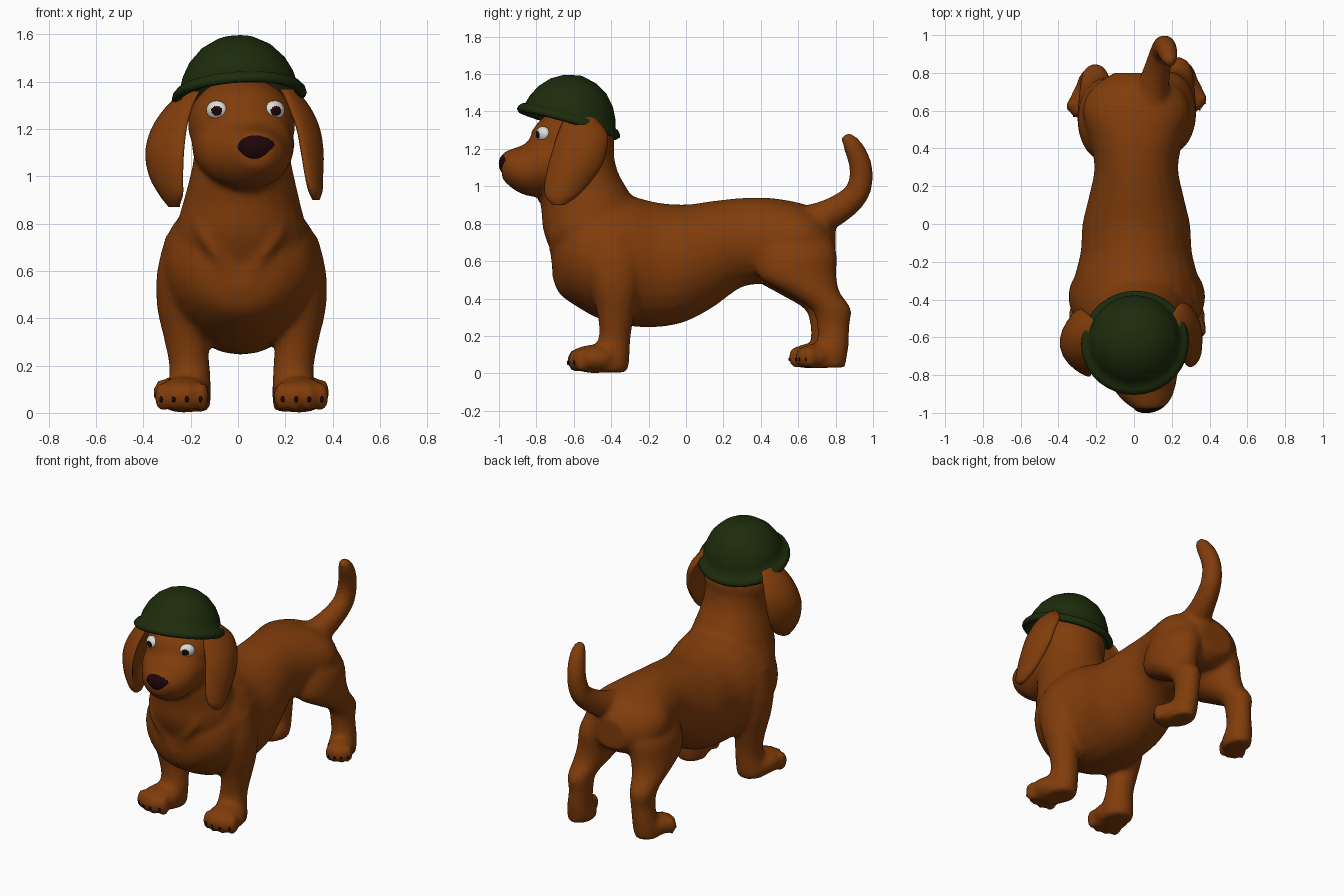
import bpy, bmesh, math
from mathutils import Vector, Matrix

if "Cube" in bpy.data.objects:
    bpy.data.objects.remove(bpy.data.objects["Cube"])


def material(name, rgb):
    m = bpy.data.materials.new(name)
    m.diffuse_color = (*rgb, 1)
    m.use_nodes = True
    m.node_tree.nodes["Principled BSDF"].inputs["Base Color"].default_value = m.diffuse_color
    return m


BROWN = material("brown_fur", (0.218, 0.046, 0.0033))
GREEN = material("dark_green", (0.0125, 0.0255, 0.0035))
DARK = material("dark_maroon", (0.0125, 0.0018, 0.003))
WHITE = material("eye_white", (0.72, 0.72, 0.68))


def finish(bm, name, *mats):
    bmesh.ops.recalc_face_normals(bm, faces=bm.faces)
    for f in bm.faces:
        f.smooth = True
    me = bpy.data.meshes.new(name)
    bm.to_mesh(me)
    bm.free()
    ob = bpy.data.objects.new(name, me)
    bpy.context.collection.objects.link(ob)
    for m in mats:
        me.materials.append(m)
    return ob


def smooth_path(secs, steps=4):
    """Catmull-Rom interpolation of (x, y, z, ru, rv) sections."""
    p = [Vector(s) for s in secs]
    p = [p[0]] + p + [p[-1]]
    out = []
    for i in range(1, len(p) - 2):
        a, b, c, d = p[i - 1:i + 3]
        for k in range(steps):
            t = k / steps
            out.append(0.5 * (2 * b + (c - a) * t + (2 * a - 5 * b + 4 * c - d) * t * t
                              + (3 * b - a - 3 * c + d) * t ** 3))
    return out + [p[-1]]


def loft(bm, secs, u, v=None, n=24, bend=0):
    """Skin elliptical sections; without v, rings stand square to the path.
    bend curls the wide direction u back against v."""
    u = Vector(u).normalized()
    path = smooth_path(secs)
    rings = []
    for i, s in enumerate(path):
        c = Vector(s[:3])
        if v is None:
            q0, q1 = path[max(i - 1, 0)], path[min(i + 1, len(path) - 1)]
            w = (Vector(q1[:3]) - Vector(q0[:3])).cross(u).normalized()
        else:
            w = Vector(v).normalized()
        ring = []
        for k in range(n):
            a = 2 * math.pi * k / n
            t = s[3] * math.cos(a)
            ring.append(bm.verts.new(c + u * t + w * (s[4] * math.sin(a) - bend * t * t)))
        rings.append(ring)
    for r0, r1 in zip(rings, rings[1:]):
        for k in range(n):
            bm.faces.new((r0[k], r0[(k + 1) % n], r1[(k + 1) % n], r1[k]))
    bm.faces.new(rings[0])
    bm.faces.new(rings[-1])


def ball(bm, c, r, yaw=0, seg=20):
    m = Matrix.Translation(c) @ Matrix.Rotation(yaw, 4, 'Z') @ Matrix.Diagonal((*r, 1))
    bmesh.ops.create_uvsphere(bm, u_segments=seg, v_segments=seg // 2, radius=1, matrix=m)


X, Y, Z = (1, 0, 0), (0, 1, 0), (0, 0, 1)
dog = bmesh.new()
claws = bmesh.new()

# Torso: y, centre z, half width, half height
torso = [(-.715, .62, .08, .1), (-.68, .62, .19, .19), (-.59, .63, .29, .27),
         (-.45, .62, .335, .335), (-.3, .60, .33, .348), (-.15, .58, .295, .333),
         (0, .59, .285, .313), (.15, .64, .25, .283), (.3, .70, .222, .238),
         (.45, .71, .25, .228), (.6, .72, .285, .193), (.72, .70, .235, .17), (.8, .68, .12, .1)]
loft(dog, [(.012, y, z, w, h) for y, z, w, h in torso], X, Z)

# Neck
loft(dog, [(.01, -.48, .6, .26, .22), (.012, -.50, .75, .28, .26), (.015, -.515, .88, .25, .26),
           (.017, -.55, .98, .225, .24), (.017, -.565, 1.08, .205, .2),
           (.015, -.575, 1.2, .2, .185), (.01, -.58, 1.3, .19, .18)], X, Y)

# Skull, muzzle turned slightly to one side
ball(dog, (.015, -.61, 1.22), (.228, .23, .2), seg=32)
loft(dog, [(.02, -.64, 1.14, .22, .19), (.03, -.77, 1.12, .205, .178), (.05, -.86, 1.09, .17, .138),
           (.065, -.93, 1.095, .13, .106), (.075, -.985, 1.11, .07, .07)], X, Z)

# Tail
loft(dog, [(.08, .60, .79, .1, .1), (.1, .73, .835, .085, .085), (.125, .83, .888, .072, .077),
           (.148, .91, .96, .065, .068), (.16, .937, 1.05, .06, .064),
           (.172, .925, 1.14, .056, .06), (.185, .888, 1.22, .048, .05),
           (.19, .85, 1.275, .028, .028)], X)

# Legs and paws, mirrored about the dog's centre line
front = [(.22, -.40, .75, .10, .14), (.245, -.39, .6, .112, .16), (.25, -.38, .45, .108, .13),
         (.237, -.375, .32, .093, .1), (.22, -.38, .2, .086, .085), (.22, -.40, .12, .09, .1),
         (.225, -.41, .05, .095, .105), (.225, -.41, .005, .085, .095)]
rear = [(.12, .58, .78, .10, .17), (.16, .59, .65, .14, .215), (.185, .595, .52, .13, .21),
        (.205, .675, .43, .105, .15), (.22, .775, .345, .08, .108), (.22, .787, .25, .07, .087),
        (.23, .782, .15, .075, .088), (.235, .755, .08, .085, .105), (.24, .75, .03, .075, .10)]


def paw(s, c, r, yaw, dy, claw):
    c = Vector((.015 + s * c[0], c[1] + dy, c[2]))
    rot = Matrix.Rotation(s * yaw, 3, 'Z')
    ball(dog, c, r, s * yaw)
    for k in (-1.5, -.5, .5, 1.5):
        reach = r[1] * (.74 - .08 * k * k)
        toe = c + rot @ Vector((k * r[0] * .47, -reach, -r[2] * .1))
        ball(dog, toe, (r[0] * .3, r[1] * .33, r[2] * .85), s * yaw, 12)
        tip = toe + rot @ Vector((0, -r[1] * .27, -r[2] * .15))
        ball(claws, tip, (claw, claw, claw * 1.7), s * yaw, 8)


for s in (-1, 1):
    dy = -.035 if s < 0 else 0
    loft(dog, [(.015 + s * x, y, z, a, b) for x, y, z, a, b in front], X, Y)
    loft(dog, [(.015 + s * x, y + dy, z, a, b) for x, y, z, a, b in rear], X, Y)
    paw(s, (.245, -.49, .077), (.118, .138, .077), .1, 0, .0085)
    paw(s, (.265, .70, .092), (.085, .115, .068), .45, dy, .006)
    # Chest folds running down to the breastbone
    loft(dog, [(.01 + s * .19, -.63, .88, .03, .03), (.01 + s * .14, -.69, .74, .045, .045),
               (.01 + s * .04, -.69, .58, .03, .03)], X, Y, 12)

body = finish(dog, "dog_body", BROWN)
rm = body.modifiers.new("blend", 'REMESH')
rm.mode = 'VOXEL'
rm.voxel_size = .017
rm.use_smooth_shade = True
sm = body.modifiers.new("soften", 'SMOOTH')
sm.factor = .5
sm.iterations = 7
finish(claws, "claws", DARK)

# Floppy ears: curled lofts, one flared outward and one hanging close
ear = bmesh.new()
loft(ear, [(-.2, -.6, 1.36, .08, .03), (-.265, -.61, 1.29, .125, .042), (-.325, -.625, 1.2, .165, .042),
           (-.35, -.645, 1.1, .178, .042), (-.335, -.66, 1.0, .16, .04),
           (-.295, -.68, .92, .115, .036), (-.27, -.69, .87, .045, .022)],
     (-.17, .98, 0), (-.98, -.17, 0), bend=2.8)
finish(ear, "ear_flared", BROWN)
ear = bmesh.new()
loft(ear, [(.21, -.57, 1.37, .08, .035), (.265, -.555, 1.29, .13, .042), (.305, -.57, 1.2, .145, .042),
           (.322, -.6, 1.1, .143, .04), (.325, -.645, 1.0, .115, .035),
           (.328, -.67, .94, .08, .03), (.33, -.68, .9, .03, .015)],
     (.07, 1, 0), (1, -.07, 0), bend=1.8)
finish(ear, "ear_hanging", BROWN)

# Nose: an ellipsoid narrowing downward
nose = bmesh.new()
ball(nose, (0, 0, 0), (.086, .045, .06), .15, 24)
for v in nose.verts:
    v.co.x *= 1 + 4 * min(v.co.z, 0)
    v.co += Vector((.08, -.955, 1.12))
finish(nose, "nose", DARK)

# Eyes: white ovals, the faces nearest the look direction are the pupil
for name, c, yaw, look in (("eye_left", (-.09, -.79, 1.28), -.5, (.12, -1, -.1)),
                           ("eye_right", (.155, -.765, 1.28), .65, (.0, -1, -.1))):
    bm = bmesh.new()
    bmesh.ops.create_uvsphere(bm, u_segments=40, v_segments=28, radius=1,
                              matrix=Matrix.Rotation(math.pi / 2, 4, 'X'))
    look = Matrix.Rotation(-yaw * .5, 3, 'Z') @ Vector(look).normalized()
    for f in bm.faces:
        f.material_index = int(f.calc_center_median().normalized().dot(look) > .85)
    bm.transform(Matrix.Translation(c) @ Matrix.Rotation(yaw, 4, 'Z')
                 @ Matrix.Diagonal((.047, .032, .04, 1)))
    finish(bm, name, WHITE, DARK)

# Helmet: spun dome with a rolled brim, tilted back
profile = [(0, .258), (.03, .252), (.09, .238), (.155, .2), (.205, .145), (.236, .085), (.25, .035),
           (.268, .028), (.282, .012), (.286, -.005), (.272, -.02), (.25, -.015),
           (.235, .005), (.215, .09), (.13, .19), (0, .23)]
bm = bmesh.new()
vs = [bm.verts.new((r, 0, z)) for r, z in profile]
es = [bm.edges.new(p) for p in zip(vs, vs[1:])]
bmesh.ops.spin(bm, geom=vs + es, axis=Z, cent=(0, 0, 0), steps=36, angle=2 * math.pi)
bmesh.ops.remove_doubles(bm, verts=bm.verts, dist=.0005)
tilt = Vector(Z).rotation_difference(Vector((-.06, .27, .96))).to_matrix().to_4x4()
bm.transform(Matrix.Translation((.005, -.628, 1.343)) @ tilt)
finish(bm, "helmet", GREEN)
